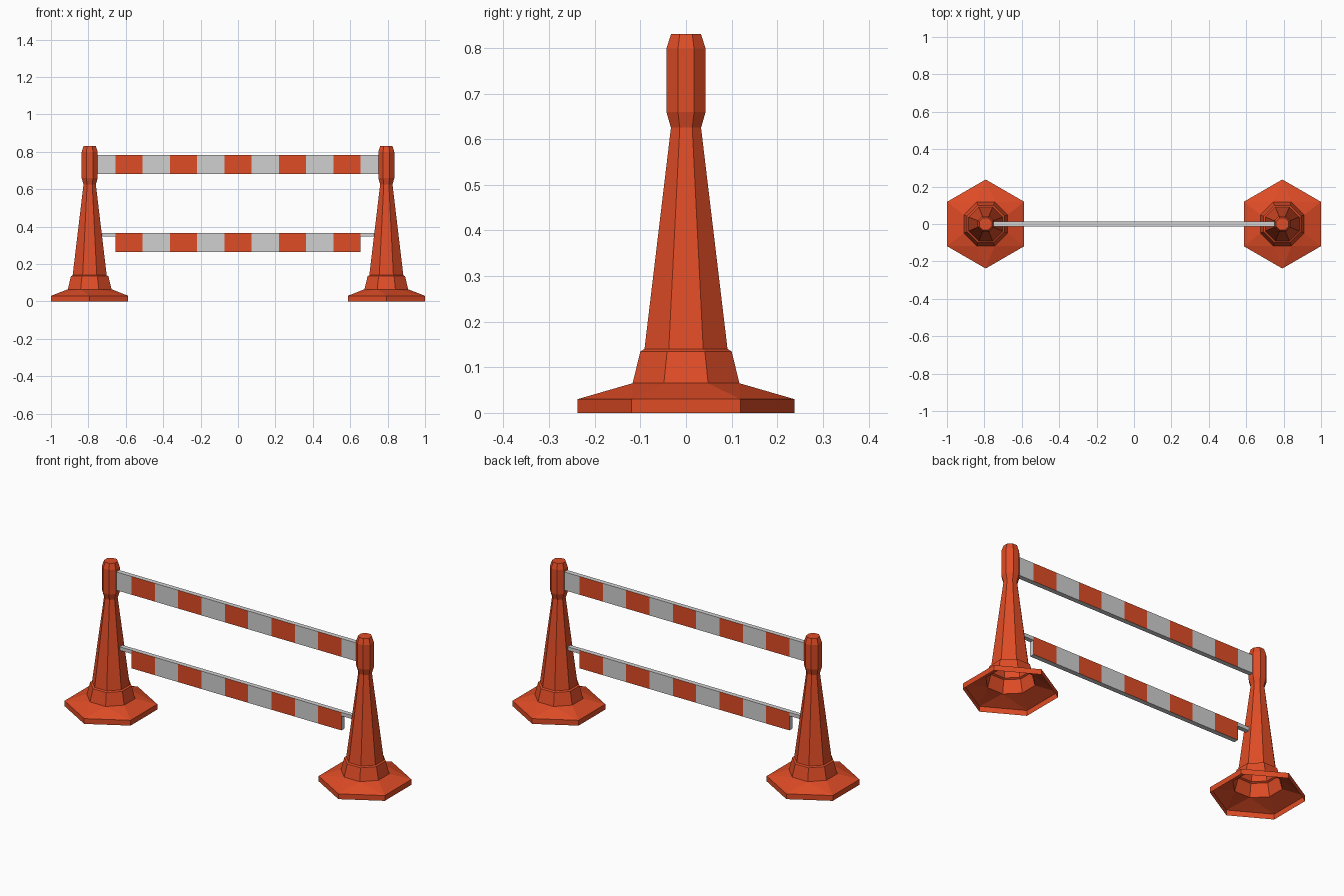
import bpy, bmesh, math

if "Cube" in bpy.data.objects:
    bpy.data.objects.remove(bpy.data.objects["Cube"])

def material(name, rgb):
    m = bpy.data.materials.new(name)
    m.diffuse_color = (*rgb, 1)
    m.use_nodes = True
    m.node_tree.nodes["Principled BSDF"].inputs["Base Color"].default_value = m.diffuse_color
    return m

ORANGE = material("safety orange", (0.74, 0.072, 0.019))
GREY = material("light grey", (0.63, 0.63, 0.63))
POST_X = 0.793

def finish(name, bm, mats, loc=(0, 0, 0)):
    me = bpy.data.meshes.new(name)
    bm.to_mesh(me)
    bm.free()
    for m in mats:
        me.materials.append(m)
    ob = bpy.data.objects.new(name, me)
    ob.location = loc
    bpy.context.collection.objects.link(ob)
    return ob

def ring(bm, n, apothem, z):
    r = apothem / math.cos(math.pi / n)
    return [bm.verts.new((r * math.cos((k + .5) * math.tau / n),
                          r * math.sin((k + .5) * math.tau / n), z)) for k in range(n)]

def skin(bm, lo, hi):
    """Join two rings; equal counts give quads, otherwise triangles by angle."""
    a, b = len(lo), len(hi)
    if a == b:
        for k in range(a):
            bm.faces.new((lo[k], lo[(k + 1) % a], hi[(k + 1) % a], hi[k]))
        return
    i = j = 0
    while i < a or j < b:
        if j == b or (i < a and (i + 1.5) / a <= (j + 1.5) / b):
            bm.faces.new((lo[i % a], lo[(i + 1) % a], hi[j % b]))
            i += 1
        else:
            bm.faces.new((lo[i % a], hi[(j + 1) % b], hi[j % b]))
            j += 1

# Cone posts: hollow hexagonal foot, octagonal collar, shaft and knob
PROFILE = [(6, .206, 0), (6, .206, .03), (8, .117, .065), (8, .10, .135), (8, .091, .14),
           (8, .033, .625), (8, .043, .66), (8, .043, .798), (8, .033, .83)]
for side, x in (("left", -POST_X), ("right", POST_X)):
    bm = bmesh.new()
    rings = [ring(bm, *p) for p in PROFILE]
    for lo, hi in zip(rings, rings[1:]):
        skin(bm, lo, hi)
    bm.faces.new(rings[-1])
    finish(side + "_cone_post", bm, [ORANGE], (x, 0, 0))

def board(name, xs, z0, z1, half_y, first_orange=None):
    """Box cut at xs; every second section is orange on front and back."""
    bm = bmesh.new()
    loops = [[bm.verts.new((x, y, z)) for y, z in
              ((-half_y, z0), (half_y, z0), (half_y, z1), (-half_y, z1))] for x in xs]
    for s, (p, q) in enumerate(zip(loops, loops[1:])):
        for k in range(4):
            f = bm.faces.new((p[k], p[(k + 1) % 4], q[(k + 1) % 4], q[k]))
            if first_orange is not None and k in (1, 3) and s % 2 == first_orange:
                f.material_index = 1
    bm.faces.new(loops[0][::-1])
    bm.faces.new(loops[-1])
    bmesh.ops.recalc_face_normals(bm, faces=bm.faces)
    finish(name, bm, [GREY, ORANGE])

# Striped boards and the thin rail carrying the lower one
cuts = [-.655 + 1.31 * k / 9 for k in range(10)]
board("upper_board", [-.752] + cuts + [.752], .68, .783, .0135, 1)
board("lower_board", cuts, .265, .366, .0135, 0)
for side, s in (("left", -1), ("right", 1)):
    board(side + "_rail_stub", sorted((s * .655, s * .735)), .346, .366, .0125)
